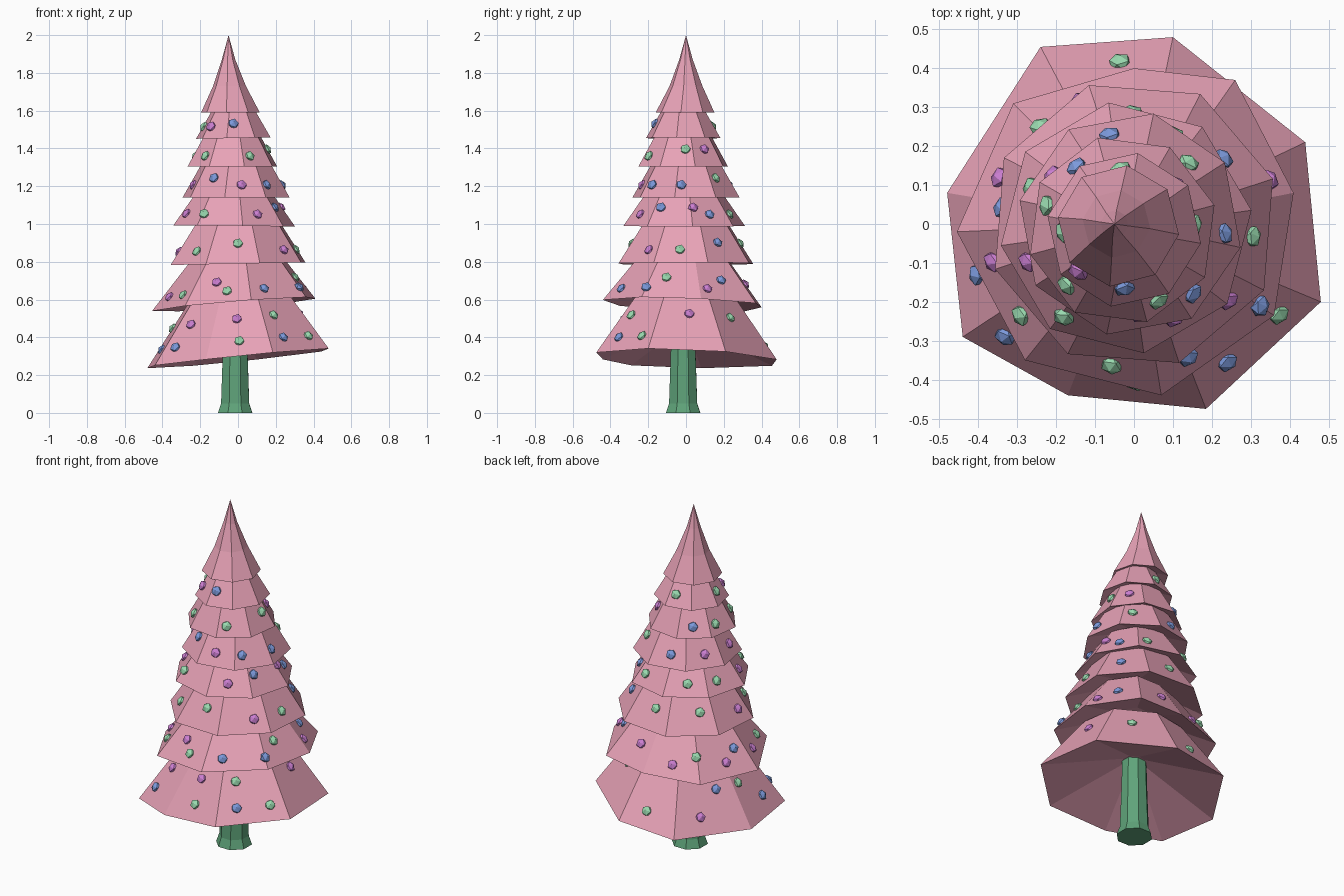
import bpy, bmesh
from math import cos, sin, radians
from mathutils import Vector, Matrix
from mathutils.bvhtree import BVHTree

if "Cube" in bpy.data.objects:
    bpy.data.objects.remove(bpy.data.objects["Cube"], do_unlink=True)


def material(name, colour):
    mat = bpy.data.materials.new(name)
    mat.use_nodes = True
    mat.diffuse_color = (*colour, 1)
    mat.node_tree.nodes["Principled BSDF"].inputs["Base Color"].default_value = (*colour, 1)
    return mat


PINK = material("pink foliage", (0.80, 0.36, 0.47))
TRUNK = material("trunk green", (0.115, 0.37, 0.195))
BAUBLE_MATS = [material("bauble mint", (0.32, 0.70, 0.43)),
               material("bauble blue", (0.20, 0.32, 0.71)),
               material("bauble purple", (0.60, 0.21, 0.64))]
COLOUR_LETTERS = "gbp"


def make_object(name, bm, mats):
    mesh = bpy.data.meshes.new(name)
    bm.to_mesh(mesh)
    for mat in mats:
        mesh.materials.append(mat)
    obj = bpy.data.objects.new(name, mesh)
    bpy.context.collection.objects.link(obj)
    return obj


def octagon(radius, phase):
    """Regular eight-sided outline around the origin."""
    angles = [radians(phase + 45 * i) for i in range(8)]
    return [Vector((radius * cos(a), radius * sin(a))) for a in angles]


def loft(rings, tip=None):
    """Skin a list of equal rings; close the end with a tip or a flat cap."""
    bm = bmesh.new()
    loops = [[bm.verts.new(p) for p in ring] for ring in rings]
    n = len(loops[0])
    for low, high in zip(loops, loops[1:]):
        for i in range(n):
            j = (i + 1) % n
            bm.faces.new((low[i], low[j], high[j], high[i]))
    bm.faces.new(loops[0][::-1])
    if tip:
        apex = bm.verts.new(tip)
        for i in range(n):
            bm.faces.new((loops[-1][i], loops[-1][(i + 1) % n], apex))
    else:
        bm.faces.new(loops[-1])
    bmesh.ops.recalc_face_normals(bm, faces=bm.faces)
    return bm


def ring(outline, centre, scale, z, tilt=(0, 0)):
    slope = Vector(tilt)
    pts = [p * scale for p in outline]
    return [(centre[0] + p.x, centre[1] + p.y, z + slope.dot(p)) for p in pts]


# Hand-shaped outlines of the two widest tiers
SKIRT = [Vector(p) for p in ((.44, .21), (.10, .48), (-.24, .455), (-.48, .08),
                             (-.44, -.29), (-.17, -.44), (.185, -.475), (.48, -.20))]
SECOND = [Vector(p) for p in ((.41, .08), (.26, .37), (0, .40), (-.31, .31),
                              (-.455, -.02), (-.28, -.35), (.07, -.44), (.36, -.235))]

# rim height, centre, outline, top scale, tilt, low and high bauble levels,
# bauble angles, bauble colours (capital letters hang high, small letters low)
TIERS = [
    (.287, (0, 0), SKIRT, .53, (.1, -.03), (.28, .69),
     (3, 48, 95, 136, 154, 178, 198, 221, 225, 269, 271, 303, 304, 328),
     "PGgpBGbbPPgGbg"),
    (.575, (0, 0), SECOND, .53, (.08, -.04), (.28, .52),
     (18, 35, 77, 113, 134, 161, 173, 195, 219, 250, 261, 292, 327, 341),
     "pBPpGpBpgPgbbG"),
    (.79, (0, 0), octagon(.375, 18), .57, (.02, 0), (.34, .53),
     (36, 91, 140, 187, 225, 270, 321, 354), "BGGpgGpg"),
    (.99, (-.02, -.01), octagon(.325, 8), .58, (-.01, 0), (.41, .66),
     (11, 31, 63, 122, 157, 199, 235, 298, 330), "PbgggpgpB"),
    (1.14, (-.01, 0), octagon(.29, 33), .58, (0, 0), (.4, .62),
     (46, 103, 148, 195, 237, 277, 312, 354), "GbppBpbb"),
    (1.305, (-.03, -.015), octagon(.245, 15), .55, (0, 0), (.36, .6),
     (4, 38, 126, 162, 225, 297), "GPbggg"),
    (1.455, (-.025, -.015), octagon(.20, 35), .48, (.02, 0), (.46, .56),
     (93, 182, 222, 270), "ggpB"),
]
TOP_Z = 1.59


def bauble(bm, location, normal, index):
    """Small faceted gem, flattened against the bough."""
    turn = normal.to_track_quat("Z", "Y").to_matrix().to_4x4()
    matrix = Matrix.Translation(location) @ turn @ Matrix.Diagonal((1, 1, .75, 1))
    made = bmesh.ops.create_icosphere(bm, subdivisions=1, radius=.03, matrix=matrix)
    for face in {f for v in made["verts"] for f in v.link_faces}:
        face.material_index = index


# Foliage tiers with their baubles
for k, (z, centre, outline, top, tilt, levels, angles, colours) in enumerate(TIERS):
    upper = TIERS[k + 1][0] if k + 1 < len(TIERS) else TOP_Z
    inner = .12 if k == 0 else .45
    size = outline[0].length
    shell = loft([ring(outline, centre, inner, z + .38 * size * (1 - inner), tilt),
                  ring(outline, centre, 1, z, tilt),
                  ring(outline, centre, top, upper + .045, tilt)])
    make_object(f"foliage_tier_{k + 1}", shell, [PINK])

    tree = BVHTree.FromBMesh(shell)
    gems = bmesh.new()
    for angle, letter in zip(angles, colours):
        out = Vector((cos(radians(angle)), sin(radians(angle)), 0))
        level = levels[letter.isupper()]
        height = z + level * (upper - z) + .8 * size * Vector(tilt).dot(out.xy)
        start = Vector((*centre, height)) + out
        hit, normal, _, _ = tree.ray_cast(start, -out)
        if hit:
            bauble(gems, hit, normal, COLOUR_LETTERS.index(letter.lower()))
    make_object(f"baubles_tier_{k + 1}", gems, BAUBLE_MATS)
    gems.free()
    shell.free()

# Pointed crown, sweeping in to the tip
crown = octagon(.157, -8)
base = (-.04, -.005)
bm = loft([ring(crown, base, .45, TOP_Z + .03),
           ring(crown, base, 1, TOP_Z),
           ring(crown, (-.045, 0), .56, 1.73),
           ring(crown, (-.05, 0), .23, 1.87)], tip=(-.05, 0, 2))
make_object("crown", bm, [PINK])
bm.free()

# Octagonal trunk with a flared foot
post = octagon(.098, 22)
foot = (-.015, -.015)
bm = loft([ring(post, foot, s, z) for s, z in ((1, 0), (.82, .05), (.73, .3), (.68, .5))])
make_object("trunk", bm, [TRUNK])
bm.free()
